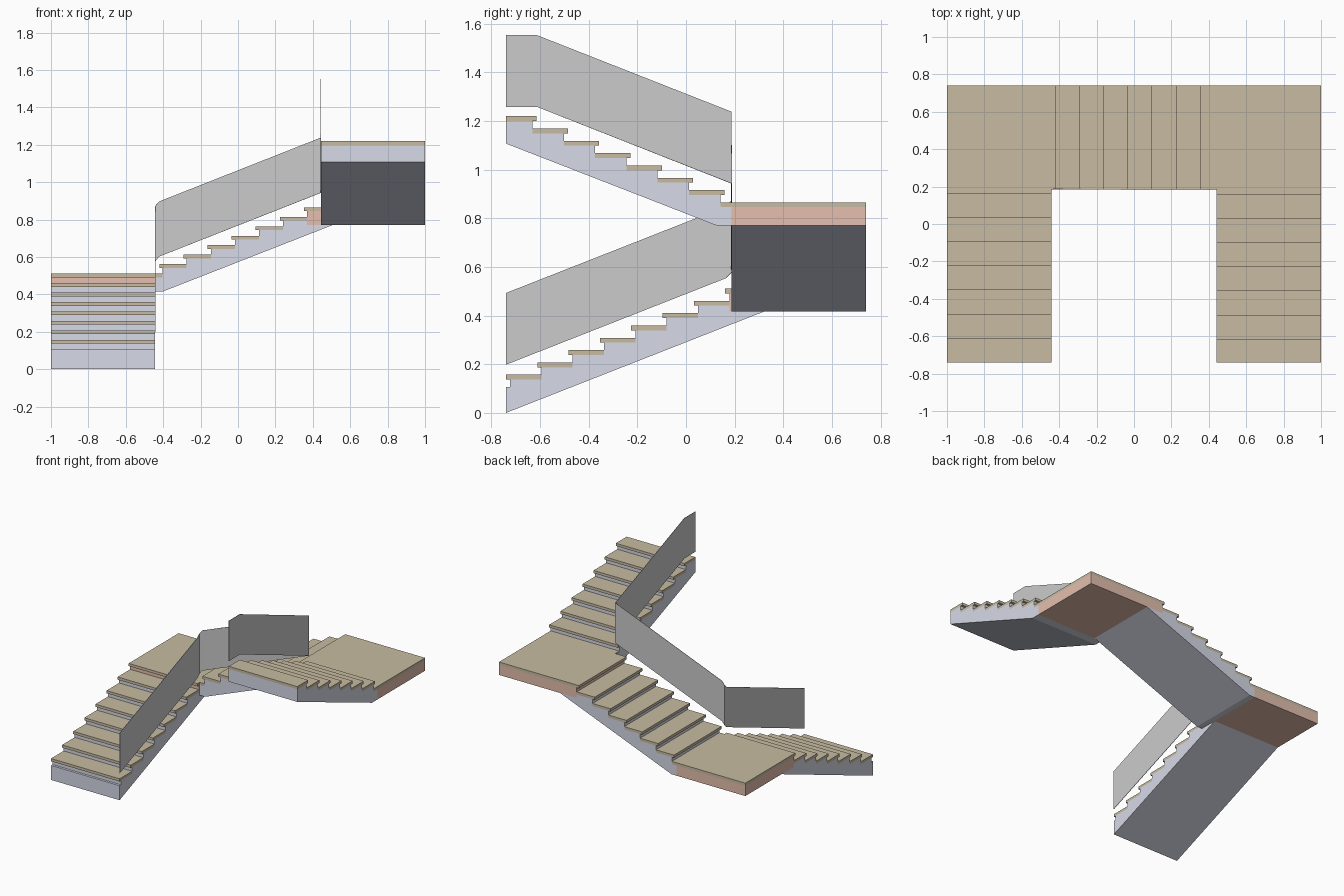
import bpy, bmesh

if "Cube" in bpy.data.objects:
    bpy.data.objects.remove(bpy.data.objects["Cube"])

RISE, GOING, THICK, NOSE = 0.0506, 0.1287, 0.02, 0.017
INNER, EDGE, BACK = 0.443, 0.187, 0.74      # inner well edges, landing front, rear


def material(name, rgb):
    m = bpy.data.materials.new(name)
    m.diffuse_color = (*rgb, 1)
    m.use_nodes = True
    m.node_tree.nodes["Principled BSDF"].inputs["Base Color"].default_value = m.diffuse_color
    return m


WOOD = material("tread_wood", (0.58, 0.50, 0.36))
BLUE = material("stringer_paint", (0.68, 0.70, 0.80))
CORAL = material("landing_paint", (0.78, 0.52, 0.42))


def top(n):
    """Height of the nth tread surface."""
    return 0.157 + RISE * n


def prism(name, profile, place, lo, hi, mat):
    """Extrude a 2D profile from lo to hi; place maps (a, b, depth) to xyz."""
    bm = bmesh.new()
    face = bm.faces.new([bm.verts.new(place(a, b, lo)) for a, b in profile])
    moved = bmesh.ops.extrude_face_region(bm, geom=[face])["geom"]
    for v in moved:
        if isinstance(v, bmesh.types.BMVert):
            i = min(range(len(profile)), key=lambda k:
                    (v.co - bm_vec(place(*profile[k], lo))).length)
            v.co = place(*profile[i], hi)
    bmesh.ops.recalc_face_normals(bm, faces=bm.faces)
    return finish(name, bm, mat)


def bm_vec(p):
    from mathutils import Vector
    return Vector(p)


def finish(name, bm, mat=None):
    me = bpy.data.meshes.new(name)
    bm.to_mesh(me)
    bm.free()
    ob = bpy.data.objects.new(name, me)
    bpy.context.collection.objects.link(ob)
    if mat:
        me.materials.append(mat)
    return ob


def flight(name, first, count, riser, start, end, place, lo, hi, last=None):
    """Sawtooth stringer body plus one overhanging tread per step."""
    profile = list(start)
    for i in range(count):
        a, b = riser + GOING * i, riser + GOING * (i + 1)
        if last and i == count - 1:
            b = last
        z = top(first + i) - THICK
        profile += [(a, z), (b, z)]
        n = a - NOSE
        prism(f"{name}_tread_{i + 1}",
              [(n, z), (b, z), (b, z + THICK), (n, z + THICK)],
              place, lo, hi, WOOD)
    prism(f"{name}_stringer", profile + list(end), place, lo, hi, BLUE)


along_y = lambda s, z, d: (d, s, z)
along_x = lambda s, z, d: (s, d, z)
back_y = lambda s, z, d: (d, -s, z)
flat = lambda x, y, d: (x, y, d)

LOW, HIGH = top(7), top(14)                 # landing surface heights
SLAB = 0.095                                # landing depth including tread
low_b, high_b = LOW - SLAB, HIGH - SLAB

# three flights around the well
flight("lower_flight", 0, 7, -0.723,
       [(-0.74, 0), (-0.74, 0.106), (-0.723, 0.106)],
       [(0.178, low_b), (0.32, low_b)], along_y, -1, -INNER)
flight("middle_flight", 8, 6, -0.403,
       [(-INNER, low_b), (-INNER, LOW - THICK), (-0.403, LOW - THICK)],
       [(0.369, high_b), (0.505, high_b), (-0.40, low_b)],
       along_x, EDGE, BACK)
flight("upper_flight", 15, 7, -0.141,
       [(-EDGE, high_b), (-EDGE, HIGH - THICK), (-0.141, HIGH - THICK)],
       [(0.74, 1.107), (-0.125, high_b)], back_y, INNER, 1, last=0.74)

# landing slabs
for name, x0, x1, y0, z in (("lower", -1, -INNER, 0.178, LOW),
                            ("upper", 0.369, 1, EDGE, HIGH)):
    prism(f"{name}_landing_slab", [(x0, y0), (x1, y0), (x1, BACK), (x0, BACK)],
          flat, z - SLAB, z - THICK, CORAL)

# landing floor boards, notched at the inner corner
prism("lower_landing_floor",
      [(-1, 0.161), (-INNER, 0.161), (-INNER, EDGE), (-0.403, EDGE),
       (-0.403, BACK), (-1, BACK)], flat, LOW - THICK, LOW, WOOD)
prism("upper_landing_floor",
      [(0.352, EDGE), (INNER, EDGE), (INNER, 0.141), (1, 0.141),
       (1, BACK), (0.352, BACK)], flat, HIGH - THICK, HIGH, WOOD)

# continuous thin balustrade panel along the well
bm = bmesh.new()
path = [(-INNER, -0.74, 0.198), (-INNER, 0.163, 0.553), (-INNER, EDGE, 0.577),
        (-0.422, EDGE, 0.602), (INNER, EDGE, 0.943),
        (INNER, -0.613, 1.258), (INNER, -0.74, 1.258)]
rows = [(bm.verts.new(p), bm.verts.new((p[0], p[1], p[2] + 0.295))) for p in path]
for (a, b), (c, d) in zip(rows, rows[1:]):
    bm.faces.new((a, c, d, b))
rail = finish("balustrade", bm)
mod = rail.modifiers.new("thickness", "SOLIDIFY")
mod.thickness = 0.003
mod.offset = 0
